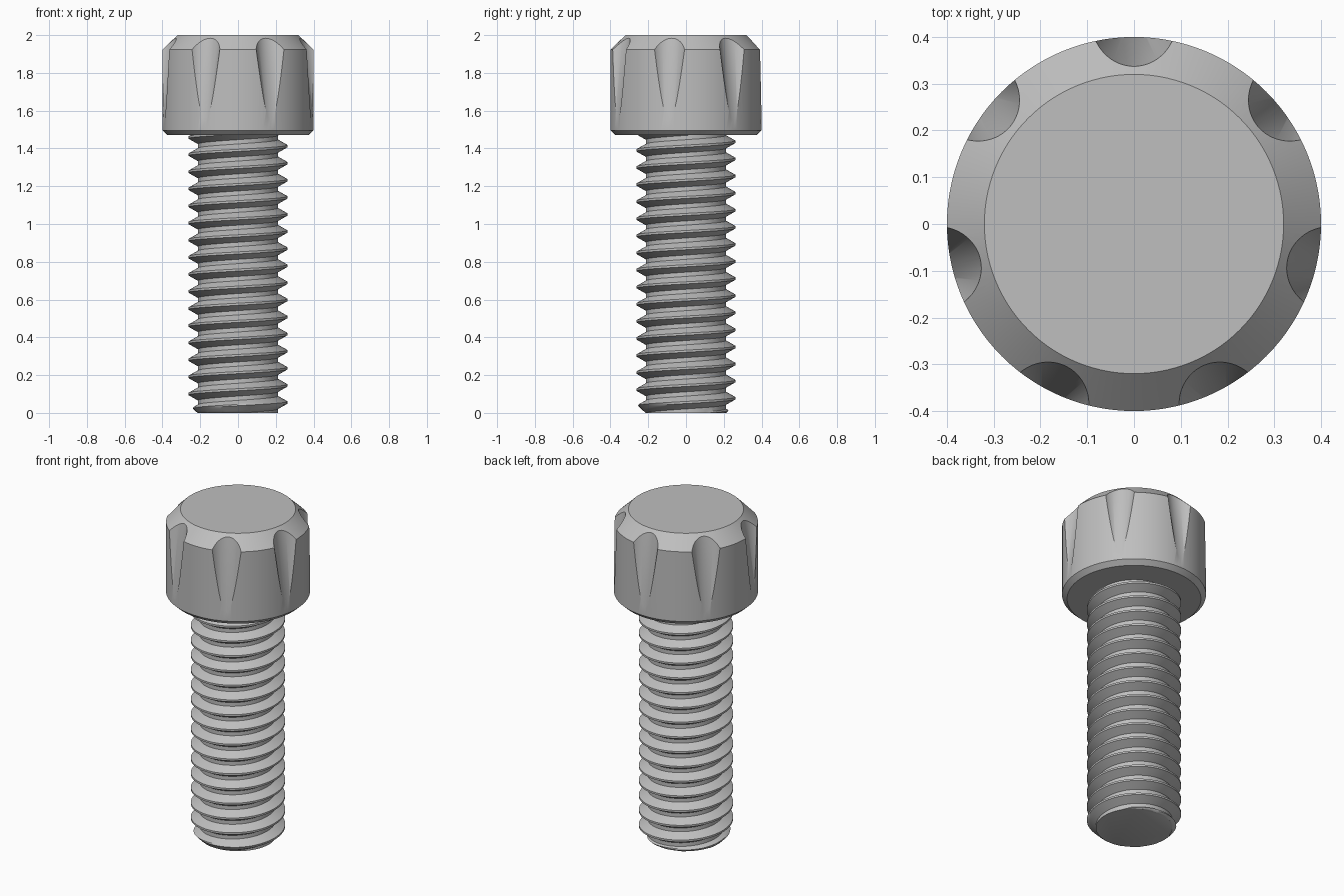
import bpy, bmesh, math

if "Cube" in bpy.data.objects:
    bpy.data.objects.remove(bpy.data.objects["Cube"])

SEG = 112
steel = bpy.data.materials.new("grey steel")
steel.diffuse_color = (0.52, 0.52, 0.52, 1)
steel.use_nodes = True
steel.node_tree.nodes["Principled BSDF"].inputs["Base Color"].default_value = steel.diffuse_color


def make_object(name, bm):
    bmesh.ops.recalc_face_normals(bm, faces=bm.faces)
    mesh = bpy.data.meshes.new(name)
    bm.to_mesh(mesh)
    bm.free()
    mesh.materials.append(steel)
    obj = bpy.data.objects.new(name, mesh)
    bpy.context.collection.objects.link(obj)
    return obj


def smooth(obj):
    bpy.ops.object.select_all(action='DESELECT')
    obj.select_set(True)
    bpy.context.view_layer.objects.active = obj
    bpy.ops.object.shade_smooth_by_angle(angle=math.radians(30))


def loft(bm, rings):
    """Closed tube through rings given as (centre x, centre y, radius, z)."""
    loops = []
    for cx, cy, r, z in rings:
        loops.append([bm.verts.new((cx + r * math.cos(2 * math.pi * i / SEG),
                                    cy + r * math.sin(2 * math.pi * i / SEG), z))
                      for i in range(SEG)])
    for a, b in zip(loops, loops[1:]):
        for i in range(SEG):
            j = (i + 1) % SEG
            bm.faces.new((a[i], a[j], b[j], b[i]))
    bm.faces.new(loops[0][::-1])
    bm.faces.new(loops[-1])


# Head: chamfered cylinder
bm = bmesh.new()
loft(bm, [(0, 0, 0.372, 1.47), (0, 0, 0.4, 1.496), (0, 0, 0.4, 1.923), (0, 0, 0.32, 2.0)])
head = make_object("head", bm)

# Seven tapered grip flutes cut into the head
bm = bmesh.new()
for k in range(7):
    ang = math.radians(90 + k * 360 / 7)
    rings = []
    for z in (1.42, 2.1):
        radius = 0.1 + 0.115 * (z - 1.96)
        centre = 0.4 - 0.144 * (z - 1.547) + radius
        rings.append((centre * math.cos(ang), centre * math.sin(ang), radius, z))
    loft(bm, rings)
cutter = make_object("flute_cutter", bm)
cutter.hide_render = True
mod = head.modifiers.new("flutes", 'BOOLEAN')
mod.operation = 'DIFFERENCE'
mod.solver = 'EXACT'
mod.object = cutter
bpy.context.view_layer.objects.active = head
bpy.ops.object.modifier_apply(modifier=mod.name)
bpy.data.objects.remove(cutter)
smooth(head)

# Threaded shaft: right-handed helical profile with a chamfered tip
PITCH, CREST, ROOT = 0.0905, 0.262, 0.212
TOP, PHASE = 1.48, 0.055
corners = [(-0.0625, CREST), (0.0625, CREST), (0.375, ROOT), (0.625, ROOT)]
profile = []
for n, (h, r) in enumerate(corners):
    h2, r2 = corners[n + 1] if n < 3 else (0.9375, CREST)
    steps = 4 if r != r2 else 1
    for s in range(steps):
        t = s / steps
        profile.append((h + (h2 - h) * t, r + (r2 - r) * t))
M = len(profile)
TURNS = math.ceil(TOP / PITCH) + 4

bm = bmesh.new()
columns = []
for i in range(SEG):
    a = 2 * math.pi * i / SEG
    column = []
    for turn in range(-3, TURNS - 3 + 1):
        for h, r in profile:
            z = PHASE + PITCH * (turn + h + i / SEG)
            if z <= 0:
                z, r = 0, ROOT
            elif z >= TOP:
                z, r = TOP, ROOT
            else:
                r = min(r, ROOT + 0.003 + z)
            column.append(bm.verts.new((r * math.cos(a), r * math.sin(a), z)))
    columns.append(column)
for i in range(SEG):
    left, right = columns[i], columns[(i + 1) % SEG]
    shift = M if i == SEG - 1 else 0
    for k in range(len(left) - 1 - shift):
        bm.faces.new((left[k], right[k + shift], right[k + 1 + shift], left[k + 1]))
bmesh.ops.remove_doubles(bm, verts=bm.verts, dist=1e-5)
bmesh.ops.holes_fill(bm, edges=bm.edges, sides=0)
smooth(make_object("threaded_shaft", bm))
